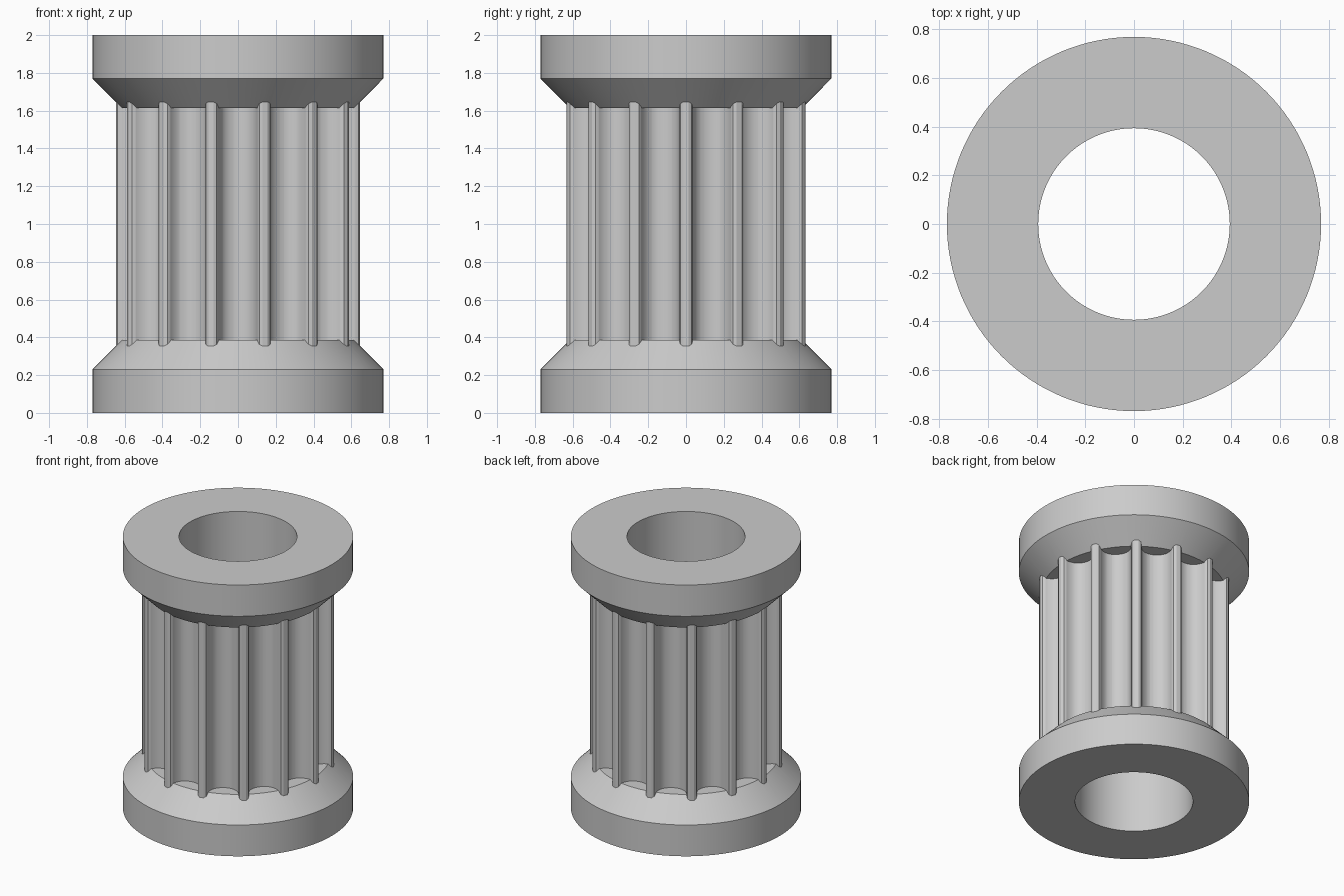
import bpy, bmesh, math

if "Cube" in bpy.data.objects:
    bpy.data.objects.remove(bpy.data.objects["Cube"])

TEETH = 14
SEG = 128
S = 2 / 13            # overall length is 13 design units
PITCH = math.tau / TEETH

grey = bpy.data.materials.new("plain grey")
grey.diffuse_color = (0.6, 0.6, 0.6, 1)
grey.use_nodes = True
grey.node_tree.nodes["Principled BSDF"].inputs["Base Color"].default_value = grey.diffuse_color


def make_object(name, bm):
    bmesh.ops.recalc_face_normals(bm, faces=bm.faces)
    mesh = bpy.data.meshes.new(name)
    bm.to_mesh(mesh)
    bm.free()
    mesh.materials.append(grey)
    ob = bpy.data.objects.new(name, mesh)
    bpy.context.collection.objects.link(ob)
    return ob


def lathe(name, profile):
    """Solid of revolution from (radius, z) points, capped at both ends."""
    bm = bmesh.new()
    rings = [[bm.verts.new((r * math.cos(math.tau * i / SEG),
                            r * math.sin(math.tau * i / SEG), z))
              for i in range(SEG)] for r, z in profile]
    for a, b in zip(rings, rings[1:]):
        for i in range(SEG):
            j = (i + 1) % SEG
            bm.faces.new((a[i], a[j], b[j], b[i]))
    bm.faces.new(rings[0])
    bm.faces.new(rings[-1])
    return make_object(name, bm)


def toothed_barrel(name, z0, z1):
    """Prism with rounded belt grooves; a tooth sits on the +x axis."""
    # half groove: (half width, depth) from the tooth tip to the groove floor
    half = [(.847, 0), (.735, .037), (.678, .131), (.656, .238), (.620, .343),
            (.572, .444), (.512, .540), (.406, .637), (.282, .707), (.144, .750)]
    groove = [(-w, d) for w, d in half] + [(0, .764)] + [(w, d) for w, d in half[::-1]]
    bm = bmesh.new()
    ring = []
    for k in range(TEETH):
        a = (k + .5) * PITCH
        for t, depth in groove:
            r = 4.116 - depth
            ring.append(bm.verts.new((S * (r * math.cos(a) - t * math.sin(a)),
                                      S * (r * math.sin(a) + t * math.cos(a)), z0)))
    face = bm.faces.new(ring)
    top = bmesh.ops.extrude_face_region(bm, geom=[face])["geom"]
    bmesh.ops.translate(bm, vec=(0, 0, z1 - z0),
                        verts=[v for v in top if isinstance(v, bmesh.types.BMVert)])
    return make_object(name, bm)


# flanges with chamfered inner sides, joined by a plain core
lower = [(5 * S, 0), (5 * S, 1.5 * S), (4 * S, 2.5 * S), (3 * S, 2.5 * S)]
pulley = lathe("pulley_body", lower + [(r, 2 - z) for r, z in reversed(lower)])

# toothed middle and through bore
barrel = toothed_barrel("toothed_barrel", .30, 1.70)
bore = lathe("bore_cutter", [(2.56 * S, -.1), (2.56 * S, 2.1)])

bpy.context.view_layer.objects.active = pulley
for helper, operation in ((barrel, 'UNION'), (bore, 'DIFFERENCE')):
    helper.hide_render = True
    mod = pulley.modifiers.new(helper.name, 'BOOLEAN')
    mod.operation = operation
    mod.solver = 'EXACT'
    mod.object = helper
    bpy.ops.object.modifier_apply(modifier=mod.name)
    bpy.data.objects.remove(helper)

# smooth curved walls, crisp rims
bpy.ops.object.select_all(action='DESELECT')
pulley.select_set(True)
bpy.ops.object.shade_smooth_by_angle(angle=math.radians(30))
